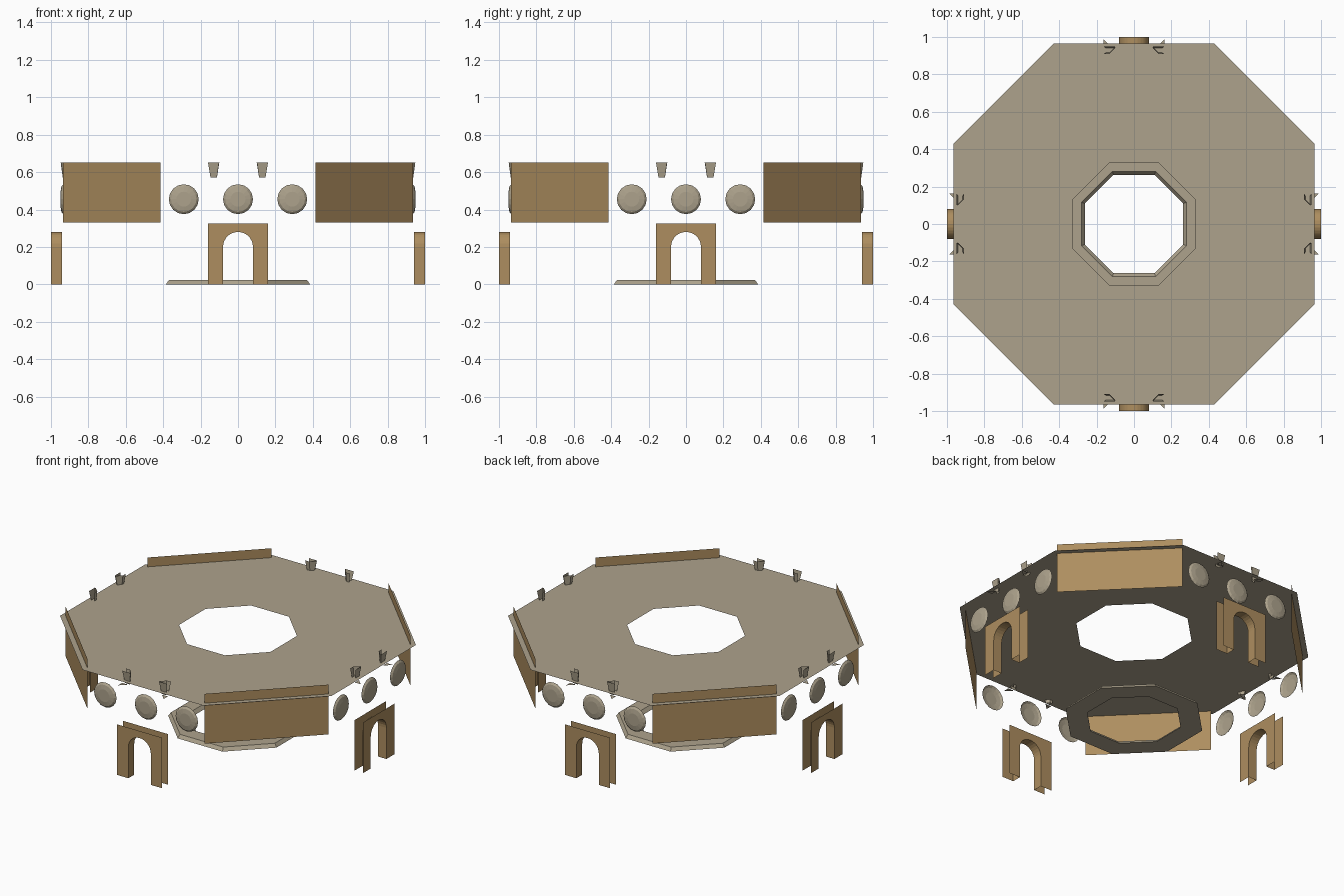
import bpy, math
from mathutils import Matrix, Vector

if "Cube" in bpy.data.objects:
    bpy.data.objects.remove(bpy.data.objects["Cube"])


def material(name, col):
    m = bpy.data.materials.new(name)
    m.diffuse_color = (*col, 1)
    m.use_nodes = True
    m.node_tree.nodes["Principled BSDF"].inputs["Base Color"].default_value = m.diffuse_color
    return m


STONE = material("beige stone", (0.42, 0.365, 0.265))
BROWN = material("brown wood", (0.42, 0.27, 0.115))


def make(name, verts, faces, mat, turn=0):
    """Mesh object, turned about the vertical axis by a number of degrees."""
    rot = Matrix.Rotation(math.radians(turn), 4, 'Z')
    me = bpy.data.meshes.new(name)
    me.from_pydata([rot @ Vector(v) for v in verts], [], faces)
    me.materials.append(mat)
    me.update()
    ob = bpy.data.objects.new(name, me)
    bpy.context.collection.objects.link(ob)
    return ob


def octagon(a, z, b=None):
    """Eight corners, flats at distance a, half flat length b."""
    b = a * math.tan(math.pi / 8) if b is None else b
    return [(a, -b, z), (a, b, z), (b, a, z), (-b, a, z),
            (-a, b, z), (-a, -b, z), (-b, -a, z), (b, -a, z)]


def bands(n, rings, closed=False):
    """Quads joining successive rings of n points."""
    out = []
    for r in range(rings if closed else rings - 1):
        s = (r + 1) % rings
        for i in range(n):
            j = (i + 1) % n
            out.append((r * n + i, r * n + j, s * n + j, s * n + i))
    return out


# Thin octagonal roof sheet with a central opening
make("roof_sheet", octagon(0.965, 0.59, 0.43) + octagon(0.325, 0.59),
     bands(8, 2), STONE)

# Bevelled octagonal ring on the ground
make("floor_ring",
     octagon(0.385, 0) + octagon(0.37, 0.022) + octagon(0.28, 0.022) + octagon(0.263, 0),
     bands(8, 4, True), STONE)


# Doorway: front and back arch plates joined by the inner lining
def doorway(turn):
    steps = 14
    inner = [(-0.08, 0)]
    inner += [(-0.08 * math.cos(math.pi * i / steps), 0.2 + 0.08 * math.sin(math.pi * i / steps))
              for i in range(steps + 1)]
    inner += [(0.08, 0)]
    outer = [(-0.16, 0), (-0.16, 0.325), (0.16, 0.325), (0.16, 0)]
    loop = inner + outer[::-1]
    n, k = len(loop), len(inner)
    verts = [(x, -1.0, z) for x, z in loop] + [(x, -0.94, z) for x, z in loop]
    faces = [tuple(range(n))[::-1], tuple(range(n, 2 * n))]
    faces += [(i, i + 1, n + i + 1, n + i) for i in range(k - 1)]
    make("doorway_arch", verts, faces, BROWN, turn)


# Shallow domed round boss on the wall line
def boss(cx, turn):
    n = 16
    verts = []
    for r, y in ((0.08, -0.934), (0.068, -0.944), (0.04, -0.949)):
        verts += [(cx + r * math.cos(2 * math.pi * i / n), y,
                   0.455 + r * math.sin(2 * math.pi * i / n)) for i in range(n)]
    make("round_boss", verts, bands(n, 3) + [tuple(range(2 * n, 3 * n))], STONE, turn)


# Tapered open bracket with a small flat foot
def bracket(side, turn):
    top = [(0.16, -0.91), (0.13, -0.91), (0.10, -0.942), (0.102, -0.948), (0.16, -0.948)]
    low = [(0.147, -0.918), (0.13, -0.918), (0.113, -0.935), (0.113, -0.937), (0.147, -0.937)]
    verts = [(side * x, y, 0.65) for x, y in top] + [(side * x, y, 0.57) for x, y in low]
    verts += [(side * x, y, 0.57) for x, y in ((0.163, -0.987), (0.163, -0.945), (0.12, -0.945))]
    faces = [(i, i + 1, 6 + i, 5 + i) for i in range(4)] + [(10, 11, 12)]
    if side > 0:
        faces = [f[::-1] for f in faces]
    make("bracket", verts, faces, STONE, turn)


for q in range(4):
    turn = 90 * q
    doorway(turn)
    for cx in (-0.29, 0, 0.29):
        boss(cx, turn)
    for side in (-1, 1):
        bracket(side, turn)
    # Flat panel across the diagonal side
    w, d = 0.368, -0.9546
    make("diagonal_panel",
         [(-w, d, 0.33), (w, d, 0.33), (w, d, 0.65), (-w, d, 0.65)],
         [(0, 1, 2, 3)], BROWN, turn + 45)
